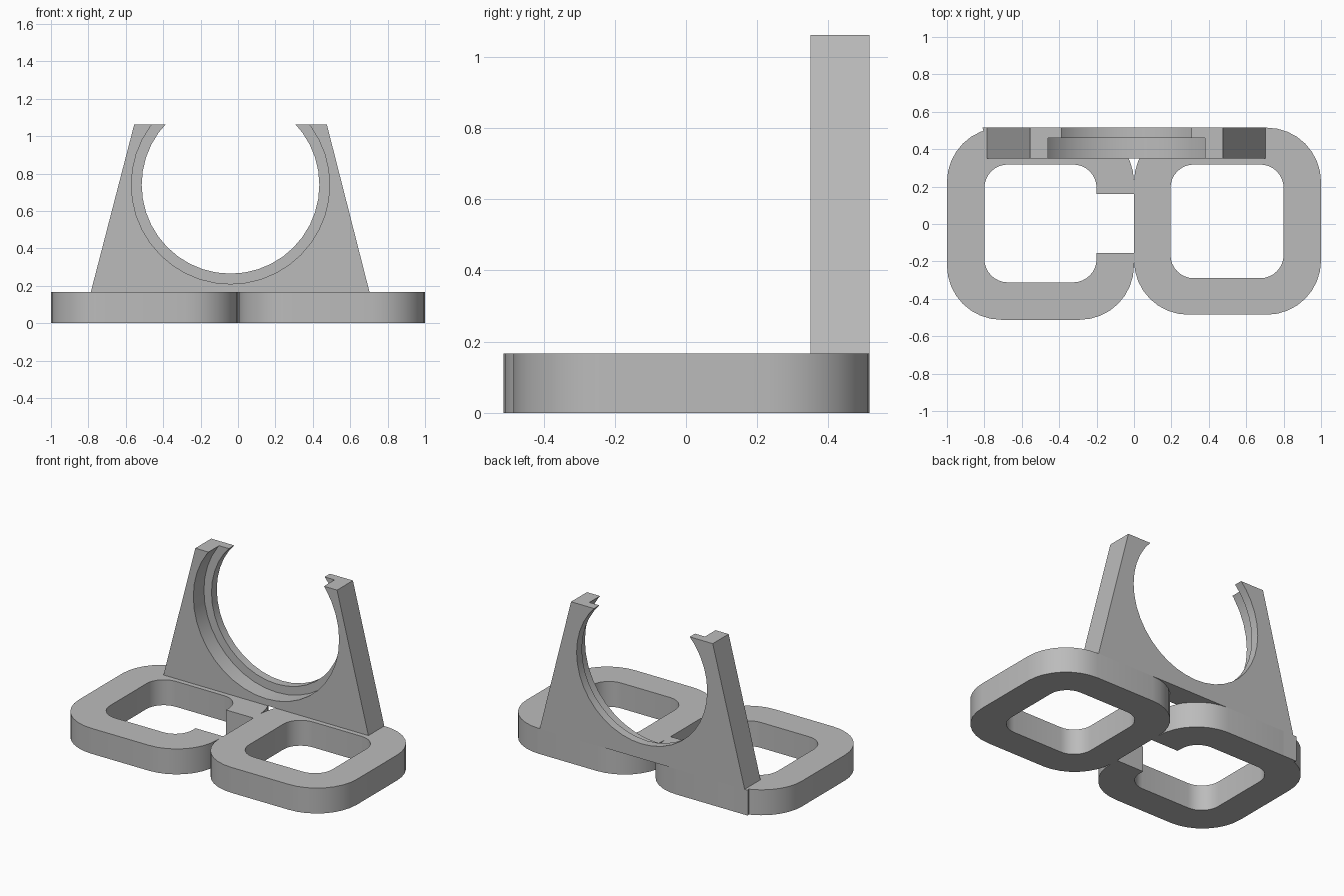
import bpy
import bmesh
from math import cos, sin, pi, radians
from mathutils import Vector

if "Cube" in bpy.data.objects:
    bpy.data.objects.remove(bpy.data.objects["Cube"], do_unlink=True)

GREY = (0.5, 0.5, 0.5, 1)
mat = bpy.data.materials.new("plain grey")
mat.use_nodes = True
mat.diffuse_color = GREY
mat.node_tree.nodes["Principled BSDF"].inputs["Base Color"].default_value = GREY

BASE_H, TOP, BACK = 0.167, 1.062, 0.515


def prism(name, outline, low, high, axis="z"):
    """Extrude an outline (x, y) along z, or (x, z) along y."""
    def place(a, b, d):
        return Vector((a, b, d) if axis == "z" else (a, d, b))
    bm = bmesh.new()
    face = bm.faces.new([bm.verts.new(place(a, b, low)) for a, b in outline])
    new = bmesh.ops.extrude_face_region(bm, geom=[face])["geom"]
    shift = place(0, 0, high - low)
    bmesh.ops.translate(bm, vec=shift, verts=[v for v in new if isinstance(v, bmesh.types.BMVert)])
    bmesh.ops.recalc_face_normals(bm, faces=bm.faces)
    mesh = bpy.data.meshes.new(name)
    bm.to_mesh(mesh)
    bm.free()
    mesh.materials.append(mat)
    obj = bpy.data.objects.new(name, mesh)
    bpy.context.collection.objects.link(obj)
    return obj


def activate(obj):
    bpy.ops.object.select_all(action="DESELECT")
    obj.select_set(True)
    bpy.context.view_layer.objects.active = obj


def cut(obj, cutter):
    mod = obj.modifiers.new("cut", "BOOLEAN")
    mod.operation, mod.solver, mod.object = "DIFFERENCE", "EXACT", cutter
    activate(obj)
    bpy.ops.object.modifier_apply(modifier=mod.name)
    bpy.data.objects.remove(cutter, do_unlink=True)


def rounded(x0, x1, y0, y1, r, steps=8):
    centres = [(x1 - r, y1 - r), (x0 + r, y1 - r), (x0 + r, y0 + r), (x1 - r, y0 + r)]
    return [(cx + r * cos((k + i / steps) * pi / 2), cy + r * sin((k + i / steps) * pi / 2))
            for k, (cx, cy) in enumerate(centres) for i in range(steps + 1)]


def rect(x0, x1, y0, y1):
    return [(x0, y0), (x1, y0), (x1, y1), (x0, y1)]


def circle(cx, cy, r, n=40):
    return [(cx + r * cos(2 * pi * i / n), cy + r * sin(2 * pi * i / n)) for i in range(n)]


def ring(name, outer, hole):
    obj = prism(name, rounded(*outer, 0.29), 0, BASE_H)
    cut(obj, prism("hole_cutter", rounded(*hole, 0.125), -0.1, 0.3))
    return obj


# Two base rings, the right one open on its inner side
left_ring = ring("left_base_ring", (0, 1, -0.485, BACK), (0.195, 0.8, -0.29, 0.318))
right_ring = ring("right_base_ring", (-1, 0, -0.512, BACK), (-0.8, -0.2, -0.312, 0.318))
cut(right_ring, prism("gap_cutter", rect(-0.3, 0.1, -0.155, 0.16), -0.1, 0.3))

# Small filled corner under the end of the upright
corner = prism("base_corner", [(-0.71, BACK), (-0.81, BACK), (-0.8, 0.48), (-0.71, 0.45)], 0, BASE_H)

# Tapered upright with a stepped round cradle
upright = prism("upright_cradle", [(-0.787, BASE_H), (0.703, BASE_H), (0.475, TOP), (-0.555, TOP)],
                0.35, BACK, "y")
cut(upright, prism("bore_cutter", circle(-0.04, 0.74, 0.475), 0.2, 0.7, "y"))
cut(upright, prism("recess_cutter", circle(-0.04, 0.74, 0.53), 0.2, 0.46, "y"))

for obj in (left_ring, right_ring, corner, upright):
    activate(obj)
    bpy.ops.object.shade_smooth_by_angle(angle=radians(30))
